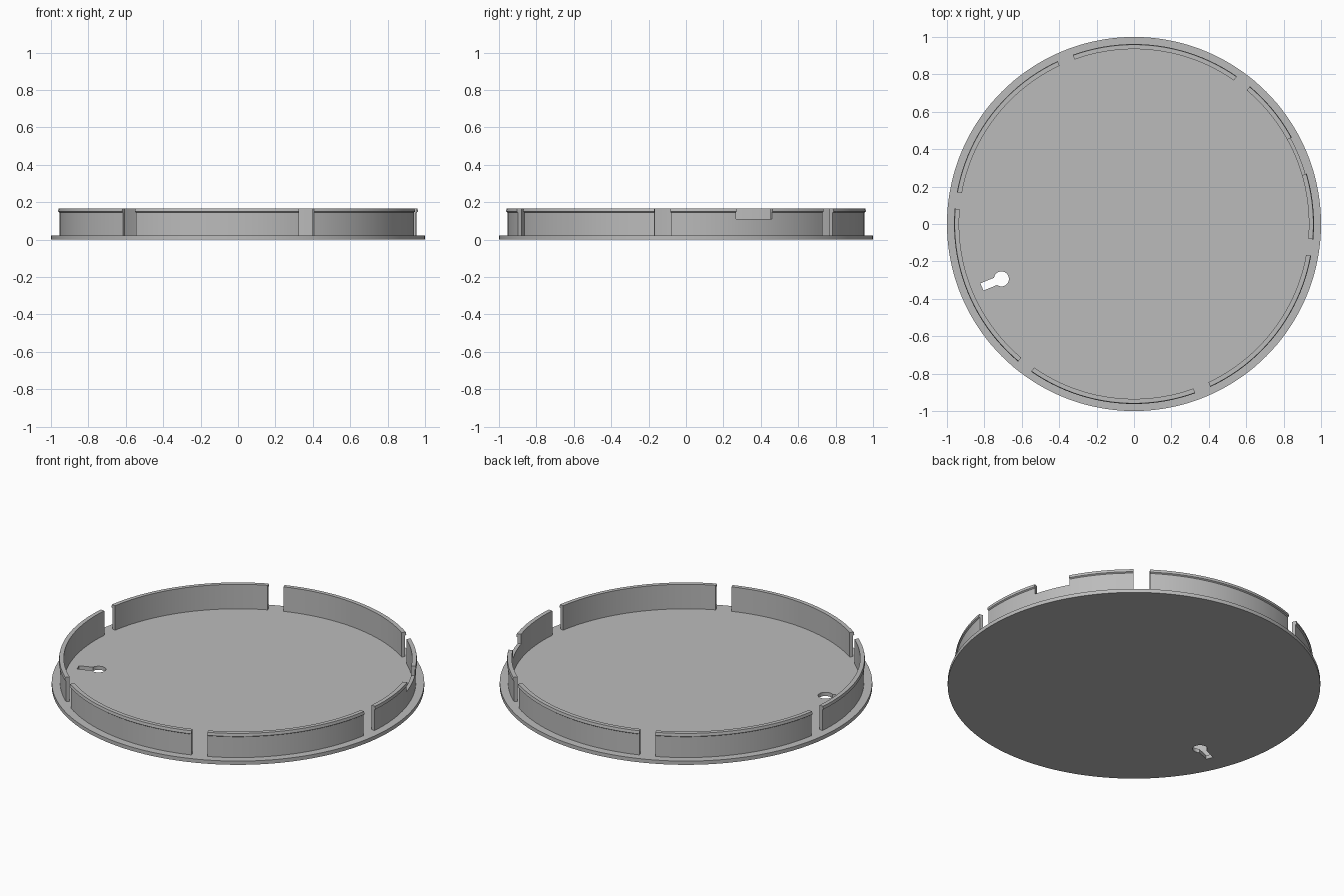
import bpy, bmesh
from math import cos, sin, pi, radians
from mathutils import Matrix

if "Cube" in bpy.data.objects:
    bpy.data.objects.remove(bpy.data.objects["Cube"])

SEGMENTS = 144
PLATE_TOP = 0.022
WALL_TOP = 0.167
KEY_ANGLE = radians(22.5)      # axis shared by the keyhole and the wall notch

grey = bpy.data.materials.new("plain_grey")
grey.use_nodes = True
grey.diffuse_color = (0.5, 0.5, 0.5, 1)
grey.node_tree.nodes["Principled BSDF"].inputs["Base Color"].default_value = (0.5, 0.5, 0.5, 1)


def make_object(name, bm):
    bmesh.ops.recalc_face_normals(bm, faces=bm.faces)
    mesh = bpy.data.meshes.new(name)
    bm.to_mesh(mesh)
    bm.free()
    mesh.materials.append(grey)
    obj = bpy.data.objects.new(name, mesh)
    bpy.context.collection.objects.link(obj)
    return obj


def cylinder(name, radius, z0, z1, x=0, y=0, segments=SEGMENTS):
    bm = bmesh.new()
    bmesh.ops.create_cone(bm, cap_ends=True, segments=segments, radius1=radius,
                          radius2=radius, depth=z1 - z0,
                          matrix=Matrix.Translation((x, y, (z0 + z1) / 2)))
    return make_object(name, bm)


def radial_bar(name, r0, r1, width, z0, z1, angle):
    """Box lying along a radius, from r0 to r1, turned to the given angle."""
    bm = bmesh.new()
    place = (Matrix.Rotation(angle, 4, 'Z')
             @ Matrix.Translation(((r0 + r1) / 2, 0, (z0 + z1) / 2))
             @ Matrix.Diagonal((r1 - r0, width, z1 - z0, 1)))
    bmesh.ops.create_cube(bm, size=1, matrix=place)
    return make_object(name, bm)


def revolve(name, profile):
    """Closed (radius, z) profile swept around the z axis."""
    bm = bmesh.new()
    rings = []
    for i in range(SEGMENTS):
        a = 2 * pi * i / SEGMENTS
        rings.append([bm.verts.new((r * cos(a), r * sin(a), z)) for r, z in profile])
    n = len(profile)
    for i, ring in enumerate(rings):
        after = rings[(i + 1) % SEGMENTS]
        for j in range(n):
            k = (j + 1) % n
            bm.faces.new((ring[j], after[j], after[k], ring[k]))
    return make_object(name, bm)


def cut(target, cutters):
    bpy.context.view_layer.objects.active = target
    for cutter in cutters:
        cutter.hide_render = True
        mod = target.modifiers.new("cut", 'BOOLEAN')
        mod.operation = 'DIFFERENCE'
        mod.solver = 'EXACT'
        mod.object = cutter
        bpy.ops.object.modifier_apply(modifier=mod.name)
        bpy.data.objects.remove(cutter)


# Base plate with a keyhole: round hole plus a slot running outward
base_plate = cylinder("base_plate", 1.0, 0, PLATE_TOP)
hole_r = 0.767
cut(base_plate, [
    cylinder("keyhole_round", 0.04, -0.1, 0.1,
             -hole_r * cos(KEY_ANGLE), -hole_r * sin(KEY_ANGLE), 32),
    radial_bar("keyhole_slot", hole_r, 0.88, 0.042, -0.1, 0.1, KEY_ANGLE + pi),
])

# Rim wall with a small snap bead around its top edge
rim_wall = revolve("rim_wall", [
    (0.935, 0.01), (0.955, 0.01), (0.955, 0.145),
    (0.962, 0.15), (0.959, WALL_TOP), (0.935, WALL_TOP),
])

# Three bars across the full diameter make six gaps; one notch lowers the wall
gaps = [radial_bar("gap_cutter", -1.2, 1.2, 0.087, -0.1, 0.3, radians(-7.5 + 60 * i))
        for i in range(3)]
notch = radial_bar("notch_cutter", 0.8, 1.2, 0.208, 0.11, 0.3, KEY_ANGLE)
cut(rim_wall, gaps + [notch])

# Smooth curved sides, crisp edges
for obj in (base_plate, rim_wall):
    bpy.ops.object.select_all(action='DESELECT')
    obj.select_set(True)
    bpy.context.view_layer.objects.active = obj
    bpy.ops.object.shade_smooth_by_angle(angle=radians(20))
